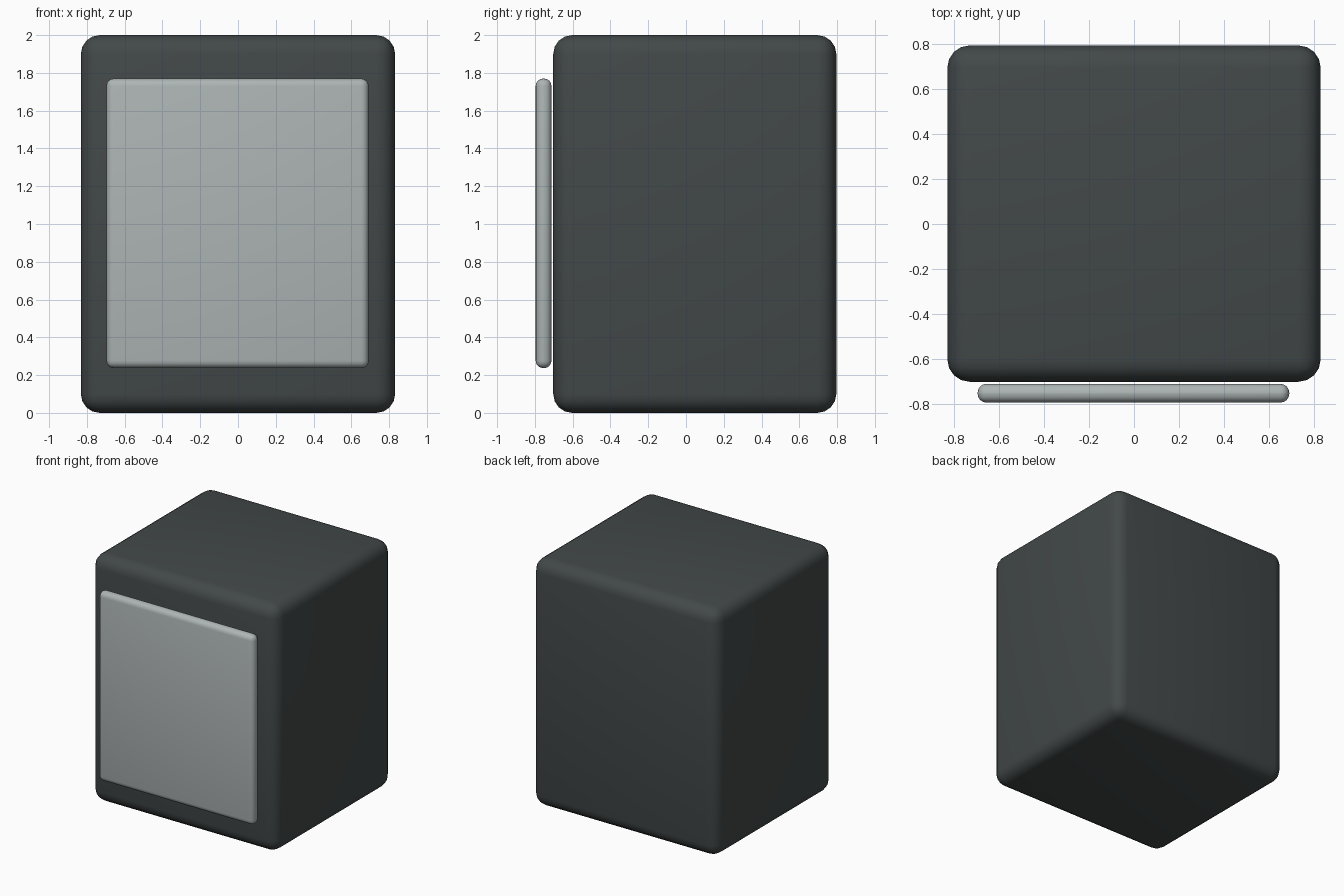
import bpy

if "Cube" in bpy.data.objects:
    bpy.data.objects.remove(bpy.data.objects["Cube"])


def material(name, color):
    mat = bpy.data.materials.new(name)
    mat.diffuse_color = (*color, 1)
    mat.use_nodes = True
    mat.node_tree.nodes["Principled BSDF"].inputs["Base Color"].default_value = mat.diffuse_color
    return mat


def rounded_box(name, lo, hi, radius, segments, mat):
    center = [(a + b) / 2 for a, b in zip(lo, hi)]
    bpy.ops.mesh.primitive_cube_add(size=1, location=center)
    obj = bpy.context.object
    obj.name = name
    obj.scale = [b - a for a, b in zip(lo, hi)]
    bpy.ops.object.transform_apply(location=False, rotation=False, scale=True)
    bevel = obj.modifiers.new("rounding", 'BEVEL')
    bevel.width = radius
    bevel.segments = segments
    bpy.ops.object.modifier_apply(modifier=bevel.name)
    bpy.ops.object.shade_smooth_by_angle()
    obj.data.materials.append(mat)
    return obj


dark = material("dark_casing", (0.055, 0.065, 0.065))
light = material("light_panel", (0.42, 0.46, 0.46))

# Main cabinet block
rounded_box("cabinet_body", (-0.832, -0.703, 0), (0.832, 0.796, 2), 0.1, 4, dark)

# Thin panel floating just in front of the cabinet
rounded_box("front_panel", (-0.697, -0.796, 0.237), (0.692, -0.712, 1.77), 0.04, 4, light)
